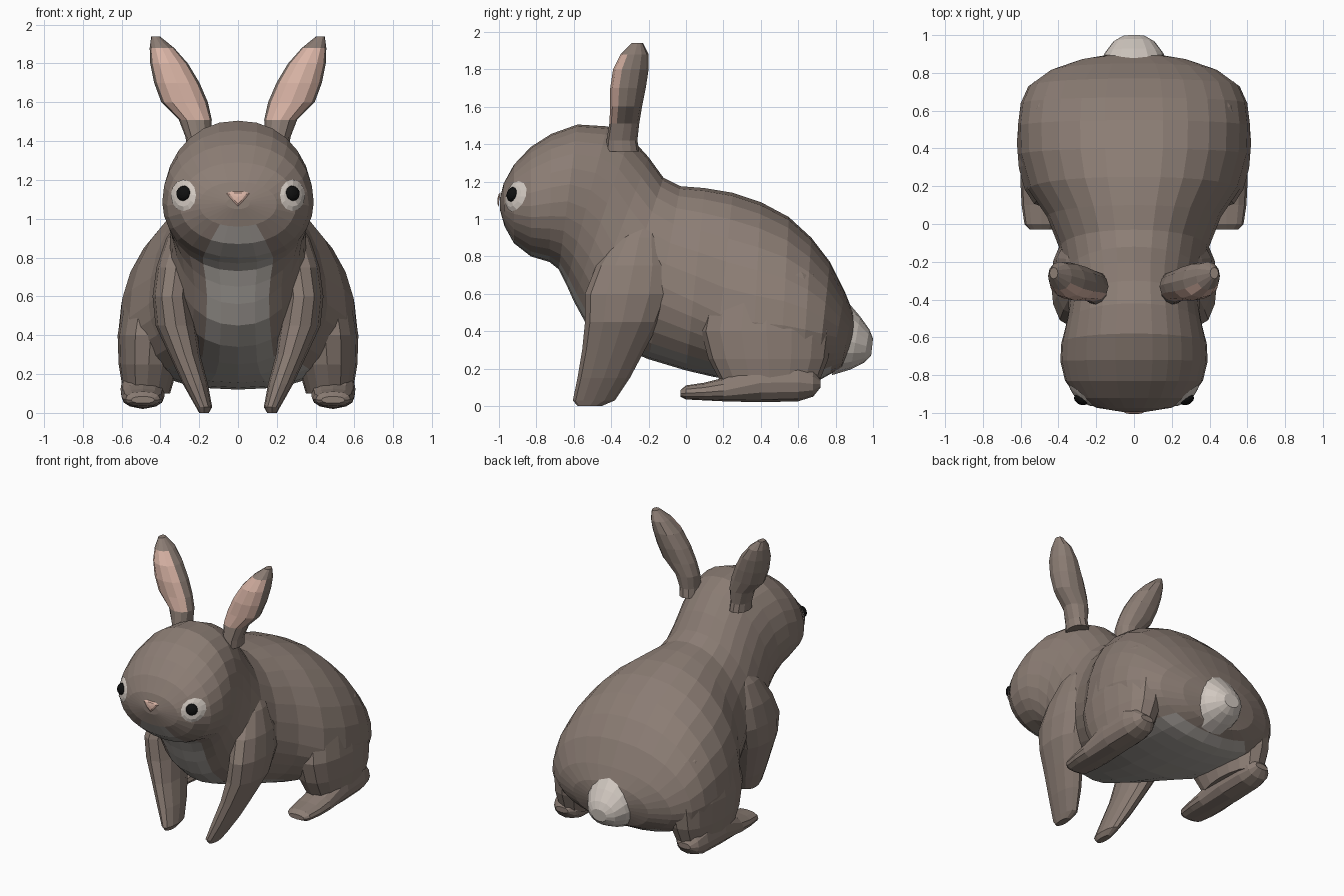
import bpy, bmesh, math
from mathutils import Vector
from mathutils.bvhtree import BVHTree

if "Cube" in bpy.data.objects:
    bpy.data.objects.remove(bpy.data.objects["Cube"])


def material(name, rgb):
    m = bpy.data.materials.new(name)
    m.diffuse_color = (*rgb, 1)
    m.use_nodes = True
    m.node_tree.nodes["Principled BSDF"].inputs["Base Color"].default_value = m.diffuse_color
    return m


BROWN = material("brown_fur", (0.26, 0.205, 0.175))
PALE = material("pale_fur", (0.42, 0.39, 0.36))
CREAM = material("cream_fur", (0.64, 0.58, 0.53))
PINK = material("pink_skin", (0.70, 0.46, 0.38))
BLACK = material("black_eye", (0.005, 0.005, 0.005))


def finish(name, bm, mats, mirror=False):
    bmesh.ops.recalc_face_normals(bm, faces=bm.faces)
    me = bpy.data.meshes.new(name)
    bm.to_mesh(me)
    bm.free()
    for m in mats:
        me.materials.append(m)
    ob = bpy.data.objects.new(name, me)
    bpy.context.collection.objects.link(ob)
    if mirror:
        ob.modifiers.new("mirror", 'MIRROR')
    return ob


def loft(name, rings, mats, n=28, power=0.92, paint=None, mirror=False):
    """Skin rings (end_a(y,z), end_b(y,z), half_width, widest_fraction, centre_x);
    columns count from end_b; paint(ring, column) picks a material slot."""
    bm = bmesh.new()
    loops = []
    for a, b, w, t, cx in rings:
        A, B = Vector((cx, *a)), Vector((cx, *b))
        C = B.lerp(A, t)
        loop = []
        for j in range(n):
            ang = math.tau * j / n
            s, v = math.sin(ang), -math.cos(ang)
            p = C + (A - C) * v if v > 0 else C + (C - B) * v
            p.x += w * math.copysign(abs(s) ** power, s)
            loop.append(bm.verts.new(p))
        loops.append(loop)
    for i in range(len(loops) - 1):
        for j in range(n):
            k = (j + 1) % n
            f = bm.faces.new((loops[i][j], loops[i][k], loops[i + 1][k], loops[i + 1][j]))
            if paint:
                f.material_index = paint(i, min(j, n - 1 - j))
    bm.faces.new(loops[0])
    bm.faces.new(loops[-1])
    return finish(name, bm, mats, mirror)


def upright(rows):
    """Horizontal rings from rows of z, centre x, half width, front y, back y."""
    return [((yb, z), (yf, z), w, 0.5, cx) for z, cx, w, yf, yb in rows]


# head and torso as one skin, nose to rump
spine = [
    ((-0.995, 1.11), (-0.995, 1.05), 0.06, 0.5),
    ((-0.975, 1.19), (-0.97, 0.96), 0.20, 0.5),
    ((-0.92, 1.29), (-0.92, 0.87), 0.30, 0.48),
    ((-0.83, 1.385), (-0.83, 0.80), 0.365, 0.46),
    ((-0.72, 1.455), (-0.73, 0.77), 0.39, 0.46),
    ((-0.58, 1.505), (-0.68, 0.73), 0.385, 0.47),
    ((-0.42, 1.495), (-0.64, 0.65), 0.36, 0.48),
    ((-0.30, 1.44), (-0.60, 0.56), 0.345, 0.48),
    ((-0.20, 1.33), (-0.54, 0.45), 0.35, 0.46),
    ((-0.12, 1.22), (-0.42, 0.34), 0.37, 0.45),
    ((-0.03, 1.175), (-0.20, 0.25), 0.395, 0.42),
    ((0.10, 1.165), (0.00, 0.19), 0.46, 0.38),
    ((0.25, 1.14), (0.15, 0.155), 0.56, 0.34),
    ((0.40, 1.09), (0.35, 0.13), 0.61, 0.33),
    ((0.55, 1.01), (0.50, 0.12), 0.615, 0.35),
    ((0.67, 0.90), (0.62, 0.12), 0.60, 0.37),
    ((0.77, 0.77), (0.70, 0.13), 0.56, 0.40),
    ((0.85, 0.61), (0.77, 0.17), 0.45, 0.45),
    ((0.89, 0.51), (0.83, 0.20), 0.30, 0.5),
    ((0.91, 0.42), (0.87, 0.28), 0.12, 0.5),
]
body = loft("body", [(*r, 0) for r in spine], [BROWN, PALE],
            paint=lambda i, j: int(1 <= i <= 16 and j < (2 if i < 10 else 3)))

# tail
loft("tail", [
    ((0.87, 0.55), (0.78, 0.165), 0.19, 0.5, 0),
    ((0.93, 0.48), (0.88, 0.195), 0.155, 0.5, 0),
    ((0.98, 0.41), (0.95, 0.23), 0.11, 0.5, 0),
    ((1.0, 0.36), (0.99, 0.27), 0.06, 0.5, 0)], [CREAM], n=16)

# front legs
loft("front_legs", upright([
    (0.0, 0.175, 0.025, -0.58, -0.45),
    (0.03, 0.175, 0.042, -0.605, -0.38),
    (0.15, 0.22, 0.065, -0.58, -0.30),
    (0.30, 0.275, 0.08, -0.555, -0.22),
    (0.45, 0.32, 0.105, -0.54, -0.14),
    (0.60, 0.34, 0.10, -0.54, -0.08),
    (0.75, 0.32, 0.10, -0.48, -0.08),
    (0.90, 0.28, 0.09, -0.38, -0.12),
    (1.0, 0.25, 0.05, -0.28, -0.14)]), [BROWN], n=12, mirror=True)

# hind thighs
loft("hind_thighs", upright([
    (0.10, 0.47, 0.12, 0.20, 0.70),
    (0.25, 0.46, 0.155, 0.12, 0.76),
    (0.40, 0.45, 0.17, 0.08, 0.78),
    (0.55, 0.43, 0.165, 0.11, 0.76),
    (0.70, 0.40, 0.145, 0.19, 0.70),
    (0.82, 0.36, 0.09, 0.30, 0.60)]), [BROWN], n=16, power=0.8, mirror=True)

# hind feet
foot = [(-0.03, 0.085, 0.05, 0.06), (0.0, 0.11, 0.035, 0.09), (0.1, 0.125, 0.03, 0.105),
        (0.2, 0.15, 0.025, 0.11), (0.4, 0.25, 0.02, 0.115), (0.6, 0.25, 0.025, 0.11),
        (0.68, 0.2, 0.05, 0.09), (0.72, 0.14, 0.1, 0.05)]
loft("hind_feet", [((y, top), (y, low), w, 0.45, 0.49) for y, top, low, w in foot],
     [BROWN], n=12, power=0.75, mirror=True)

# ears with pink front panel
loft("ears", upright([
    (1.36, 0.20, 0.065, -0.43, -0.25),
    (1.42, 0.205, 0.065, -0.425, -0.26),
    (1.51, 0.22, 0.085, -0.41, -0.25),
    (1.60, 0.275, 0.12, -0.405, -0.235),
    (1.70, 0.315, 0.117, -0.405, -0.215),
    (1.80, 0.355, 0.097, -0.39, -0.20),
    (1.88, 0.392, 0.063, -0.35, -0.20),
    (1.94, 0.425, 0.022, -0.29, -0.23)]), [BROWN, PINK], n=12,
    paint=lambda i, j: int(2 <= i <= 5 and j < 2), mirror=True)

# face details laid onto the head surface
bm = bmesh.new()
bm.from_mesh(body.data)
surface = BVHTree.FromBMesh(bm)
bm.free()


def on_face(x, z):
    hit, normal, _, _ = surface.ray_cast(Vector((x, -2, z)), Vector((0, 1, 0)))
    return hit, normal


def patch(name, cx, cz, outline, mat, lift, mirror=False):
    bm = bmesh.new()

    def vert(dx, dz, up):
        p, nrm = on_face(cx + dx, cz + dz)
        return bm.verts.new(p + nrm * up)

    centre = vert(0, 0, lift)
    rows = [[vert(dx * s, dz * s, lift if s < 1 else 0.005) for dx, dz in outline]
            for s in (0.35, 0.7, 1)]
    for j in range(len(outline)):
        k = (j + 1) % len(outline)
        bm.faces.new((centre, rows[0][j], rows[0][k]))
        for a, b in zip(rows, rows[1:]):
            bm.faces.new((a[j], b[j], b[k], a[k]))
    return finish(name, bm, [mat], mirror)


ring = [(0.064 * math.cos(a * math.tau / 12), 0.08 * math.sin(a * math.tau / 12)) for a in range(12)]
patch("eye_patches", 0.278, 1.12, ring, CREAM, 0.009, True)
patch("nose", 0, 1.11, [(-0.06, 0.02), (-0.03, 0.03), (0.03, 0.03), (0.06, 0.02),
                        (0.025, -0.02), (0, -0.045), (-0.025, -0.02)], PINK, 0.012)

# eyes
pos, nrm = on_face(0.278, 1.13)
bm = bmesh.new()
bmesh.ops.create_uvsphere(bm, u_segments=14, v_segments=8, radius=0.04)
bmesh.ops.scale(bm, vec=(1, 1, 0.65), verts=bm.verts)
bmesh.ops.transform(bm, matrix=nrm.to_track_quat('Z', 'Y').to_matrix().to_4x4(), verts=bm.verts)
bmesh.ops.translate(bm, vec=pos + nrm * 0.005, verts=bm.verts)
finish("eyes", bm, [BLACK], True)
